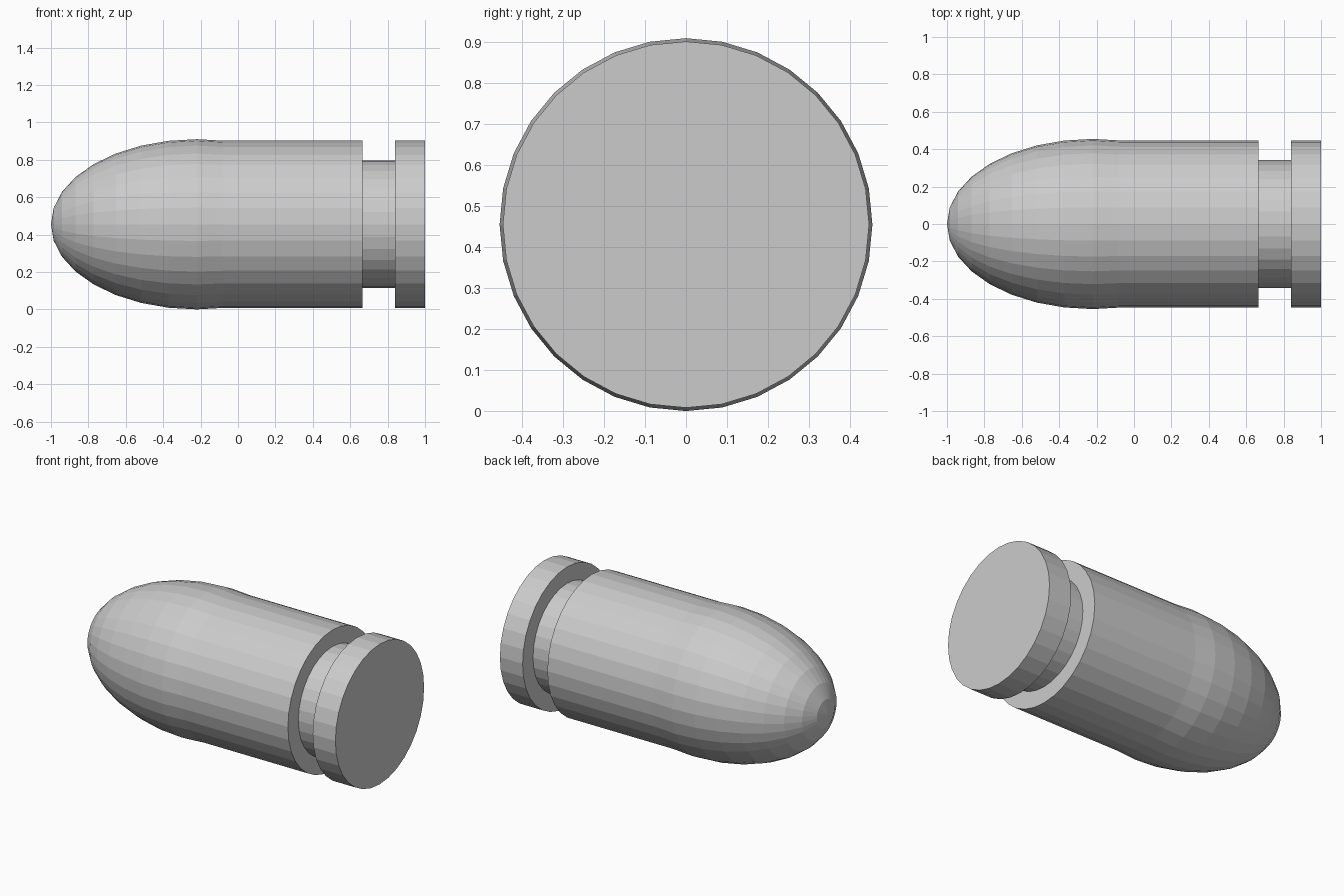
import bpy
from math import pi

cube = bpy.data.objects.get("Cube")
if cube:
    bpy.data.objects.remove(cube, do_unlink=True)

SIDES = 32
AXIS_Z = 0.455      # height of the long axis
BODY_R = 0.447

grey = bpy.data.materials.new("plain_grey")
grey.use_nodes = True
color = (0.6, 0.6, 0.6, 1)
grey.diffuse_color = color
grey.node_tree.nodes["Principled BSDF"].inputs["Base Color"].default_value = color


def finish(name):
    """Name the active part, apply its transform and colour it."""
    obj = bpy.context.object
    obj.name = obj.data.name = name
    bpy.ops.object.transform_apply(location=True, rotation=True, scale=True)
    obj.data.materials.append(grey)
    return obj


def disc(name, x0, x1, radius):
    """Flat-shaded cylinder lying along x from x0 to x1."""
    bpy.ops.mesh.primitive_cylinder_add(
        vertices=SIDES, radius=radius, depth=x1 - x0,
        location=((x0 + x1) / 2, 0, AXIS_Z), rotation=(0, pi / 2, 0))
    return finish(name)


# Stretched round nose, slightly wider than the casing
bpy.ops.mesh.primitive_uv_sphere_add(
    segments=SIDES, ring_count=16, radius=1,
    location=(-0.22, 0, AXIS_Z), rotation=(0, pi / 2, 0))
bpy.context.object.scale = (AXIS_Z, AXIS_Z, 0.78)
finish("nose")

# Casing, recessed groove and end rim
disc("casing", -0.2, 0.665, BODY_R)
disc("groove_neck", 0.6, 0.9, 0.342)
disc("end_rim", 0.84, 1.0, BODY_R)
